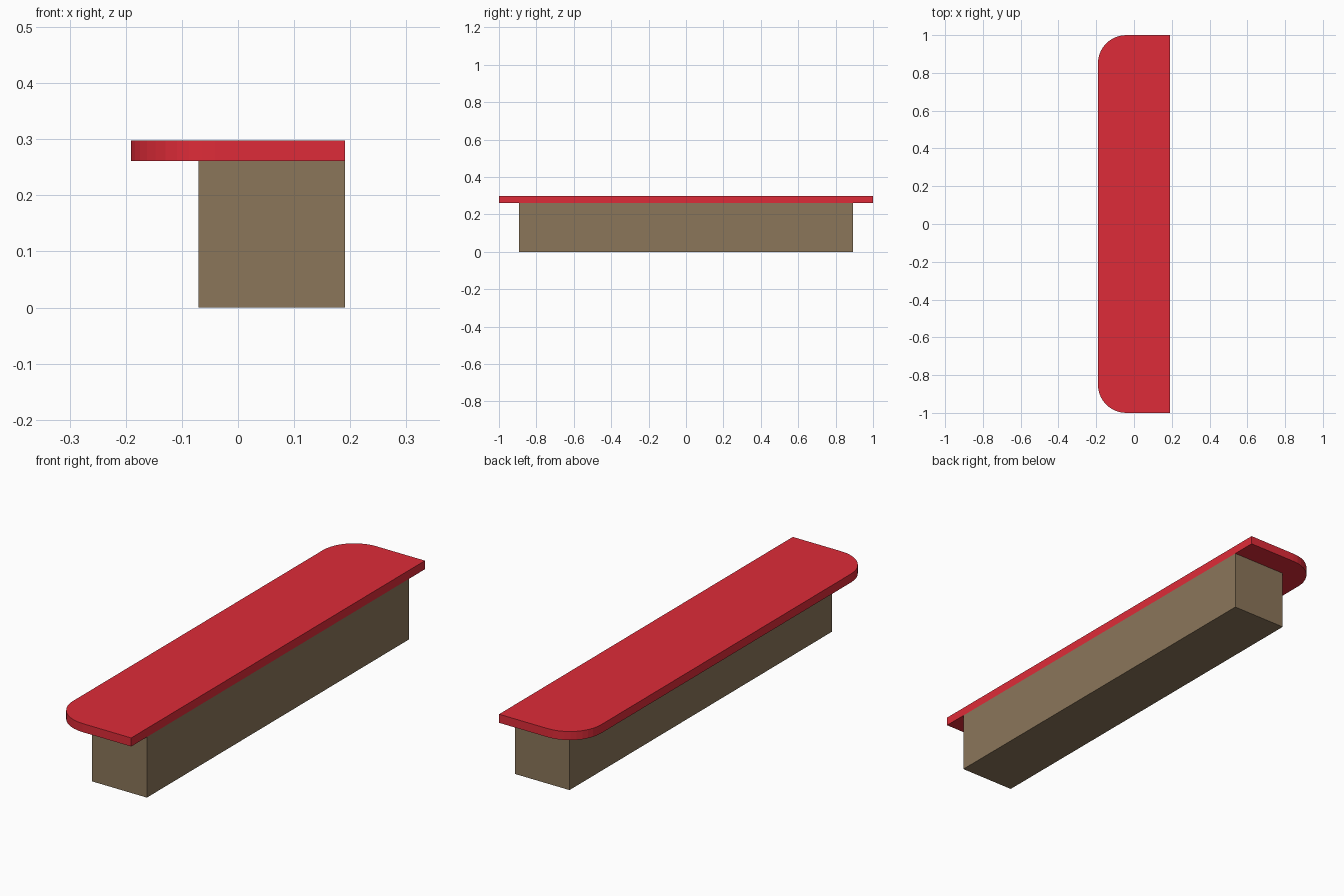
import bpy, bmesh, math

if "Cube" in bpy.data.objects:
    bpy.data.objects.remove(bpy.data.objects["Cube"])


def srgb(r, g, b):
    return tuple((c / 255 / 12.92) if c < 10 else ((c / 255 + 0.055) / 1.055) ** 2.4
                 for c in (r, g, b)) + (1.0,)


def prism(name, outline, z0, z1, color):
    """Extrude a closed xy outline from z0 to z1."""
    bm = bmesh.new()
    face = bm.faces.new([bm.verts.new((x, y, z0)) for x, y in outline])
    top = bmesh.ops.extrude_face_region(bm, geom=[face], use_keep_orig=True)["geom"]
    bmesh.ops.translate(bm, vec=(0, 0, z1 - z0),
                        verts=[v for v in top if isinstance(v, bmesh.types.BMVert)])
    bmesh.ops.recalc_face_normals(bm, faces=bm.faces)
    mesh = bpy.data.meshes.new(name)
    bm.to_mesh(mesh)
    bm.free()
    mat = bpy.data.materials.new(name + "_color")
    mat.diffuse_color = color
    mat.use_nodes = True
    mat.node_tree.nodes["Principled BSDF"].inputs["Base Color"].default_value = mat.diffuse_color
    mesh.materials.append(mat)
    obj = bpy.data.objects.new(name, mesh)
    bpy.context.collection.objects.link(obj)
    return obj


HALF_X, HALF_Y, RADIUS, STEPS = 0.191, 1.0, 0.15, 10

# Counter slab: square corners on the right, rounded corners on the left
arc = [(-HALF_X + RADIUS - RADIUS * math.sin(a), HALF_Y - RADIUS + RADIUS * math.cos(a))
       for a in (math.pi / 2 * i / STEPS for i in range(STEPS + 1))]
slab = [(HALF_X, -HALF_Y), (HALF_X, HALF_Y)] + arc + [(x, -y) for x, y in reversed(arc)]
prism("counter_top", slab, 0.261, 0.298, srgb(222, 43, 56))

# Base block, flush with the straight edge of the slab
X0, Y = -0.07, 0.893
prism("counter_base", [(X0, -Y), (HALF_X, -Y), (HALF_X, Y), (X0, Y)],
      0.0, 0.261, srgb(139, 118, 90))
